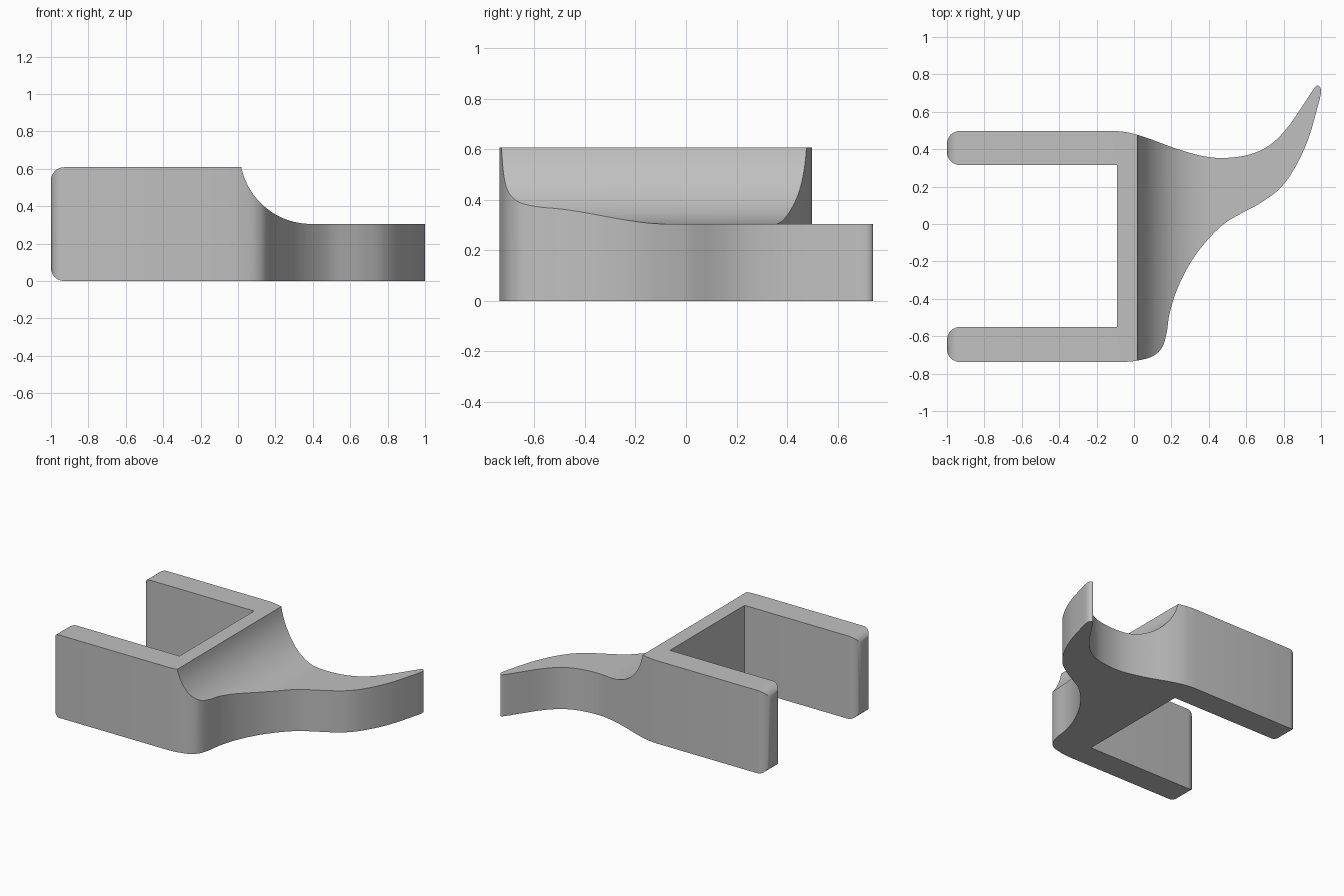
import bpy, bmesh, math
from mathutils import Vector

old = bpy.data.objects.get("Cube")
if old:
    bpy.data.objects.remove(old, do_unlink=True)

grey = bpy.data.materials.new("plain grey")
grey.use_nodes = True
grey.diffuse_color = (0.53, 0.53, 0.53, 1)
grey.node_tree.nodes["Principled BSDF"].inputs["Base Color"].default_value = (0.53, 0.53, 0.53, 1)


def spline(pts, steps=6):
    """Smooth curve through the points."""
    p = [Vector(q) for q in pts]
    p = [2 * p[0] - p[1]] + p + [2 * p[-1] - p[-2]]
    out = []
    for a, b, c, d in zip(p, p[1:], p[2:], p[3:]):
        for i in range(steps):
            t = i / steps
            out.append(0.5 * (2 * b + (c - a) * t + (2 * a - 5 * b + 4 * c - d) * t * t
                              + (3 * b - a - 3 * c + d) * t ** 3))
    return out + [p[-2]]


def arc(cx, cy, r, start, end, steps=8):
    angles = [math.radians(start + (end - start) * i / steps) for i in range(steps + 1)]
    return [(cx + r * math.cos(a), cy + r * math.sin(a)) for a in angles]


def prism(name, outline, place, sweep):
    """Extrude a closed outline along the sweep vector."""
    bm = bmesh.new()
    face = bm.faces.new([bm.verts.new(place(*p)) for p in outline])
    ext = bmesh.ops.extrude_face_region(bm, geom=[face])
    bmesh.ops.translate(bm, vec=sweep, verts=[v for v in ext["geom"] if isinstance(v, bmesh.types.BMVert)])
    bmesh.ops.recalc_face_normals(bm, faces=bm.faces)
    mesh = bpy.data.meshes.new(name)
    bm.to_mesh(mesh)
    bm.free()
    mesh.materials.append(grey)
    obj = bpy.data.objects.new(name, mesh)
    bpy.context.collection.objects.link(obj)
    return obj


R = 0.07          # rounding of the arm ends
TOP, LOW = 0.608, 0.305
FRONT, BACK = -0.738, 0.498

# Plan outline: curved hook, then the two arms around the slot
hook_front = spline([(-0.05, FRONT), (0.02, -0.73), (0.1, -0.707), (0.15, -0.66), (0.175, -0.58),
                     (0.19, -0.48), (0.23, -0.35), (0.3, -0.21), (0.38, -0.1), (0.48, 0),
                     (0.58, 0.06), (0.68, 0.115), (0.78, 0.19), (0.86, 0.3), (0.93, 0.45),
                     (0.98, 0.62), (1, 0.71), (0.983, 0.741), (0.96, 0.72), (0.9, 0.63),
                     (0.82, 0.515), (0.73, 0.425), (0.62, 0.372), (0.48, 0.353), (0.36, 0.365),
                     (0.22, 0.405), (0.08, 0.457), (-0.02, 0.487), (-0.1, BACK)])


def arm_end(y_front, y_back):
    return arc(R - 1, y_back - R, R, 90, 180) + arc(R - 1, y_front + R, R, 180, 270)


plan = (hook_front + arm_end(0.315, BACK) + [(-0.09, 0.315), (-0.09, -0.55)]
        + arm_end(FRONT, -0.55))
body = prism("bracket_body", plan, lambda x, y: (x, y, -0.1), (0, 0, 0.9))

# Elevation outline: rounded arm ends and concave step down to the hook
step = arc(0.39, LOW + 0.38, 0.38, 191.7, 270, 24)
side = (arc(R - 1, R, R, 270, 180) + arc(R - 1, TOP - R, R, 180, 90)
        + step + [(1.2, LOW), (1.2, 0)])
shaper = prism("side_shape", side, lambda x, z: (x, -1, z), (0, 2, 0))
shaper.hide_render = True

# Keep only what lies inside both outlines
cut = body.modifiers.new("side shape", "BOOLEAN")
cut.operation = "INTERSECT"
cut.solver = "EXACT"
cut.object = shaper
bpy.ops.object.select_all(action="DESELECT")
bpy.context.view_layer.objects.active = body
body.select_set(True)
bpy.ops.object.modifier_apply(modifier=cut.name)
bpy.data.objects.remove(shaper, do_unlink=True)
bpy.ops.object.shade_smooth_by_angle(angle=math.radians(30))
